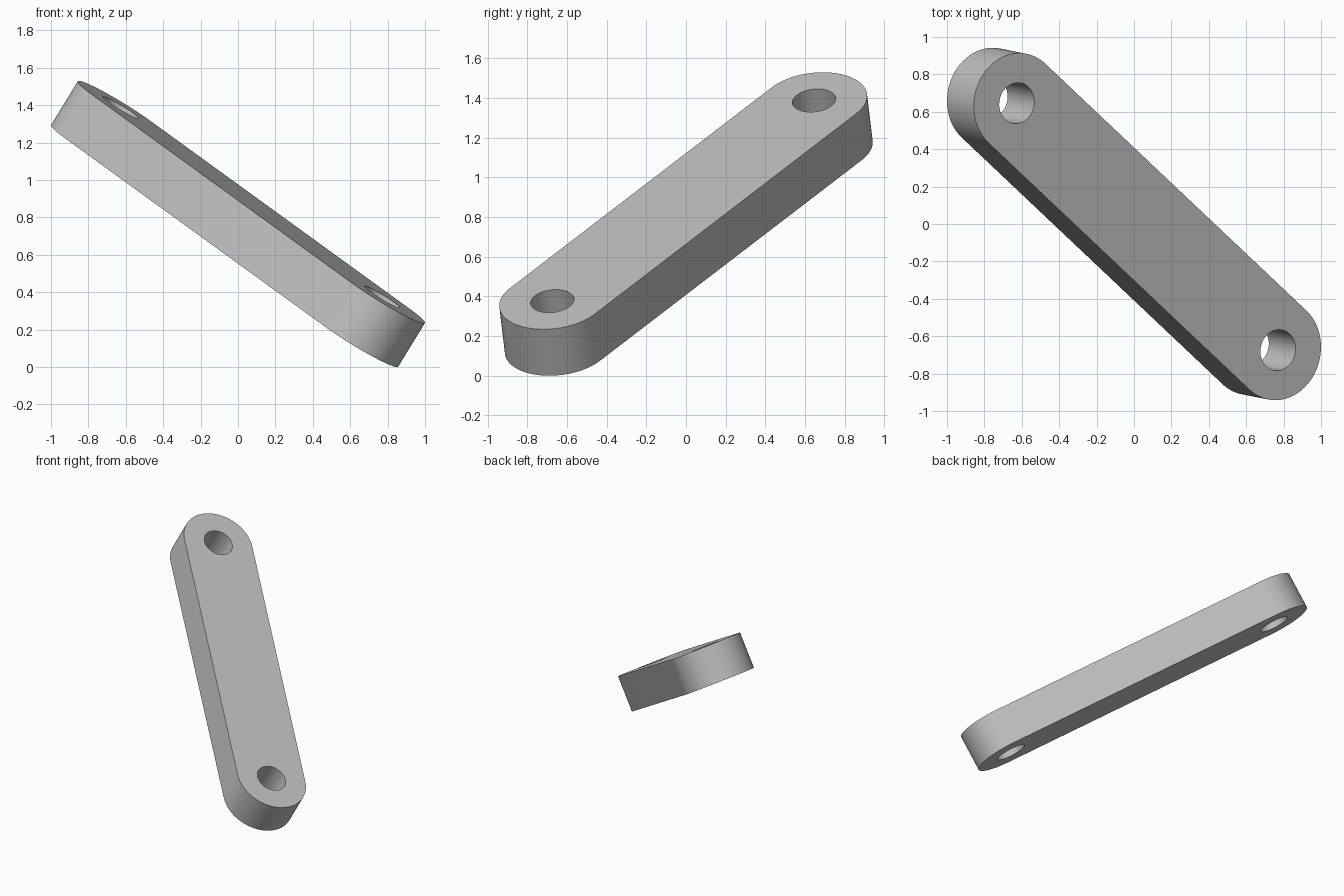
import bpy, bmesh
from math import cos, sin, pi, radians
from mathutils import Matrix, Vector

cube = bpy.data.objects.get("Cube")
if cube:
    bpy.data.objects.remove(cube, do_unlink=True)

HALF_SPAN = 1.086     # half the distance between the hole centres
END_RADIUS = 0.269
HOLE_RADIUS = 0.11
THICKNESS = 0.276
STEPS = 48            # segments per half circle

# Flat grey material
grey = bpy.data.materials.new("plain grey")
grey.use_nodes = True
colour = (0.53, 0.53, 0.53, 1)
grey.diffuse_color = colour
grey.node_tree.nodes["Principled BSDF"].inputs["Base Color"].default_value = colour


def arc(cx, radius, start, sweep, count):
    return [(cx + radius * cos(start + sweep * i / count),
             radius * sin(start + sweep * i / count)) for i in range(count + 1)]


def add_loop(bm, points):
    verts = [bm.verts.new((x, y, -THICKNESS / 2)) for x, y in points]
    return [bm.edges.new((v, verts[i - 1])) for i, v in enumerate(verts)]


# Rounded link outline with a pin hole at each end
bm = bmesh.new()
edges = add_loop(bm, arc(HALF_SPAN, END_RADIUS, -pi / 2, pi, STEPS)
                 + arc(-HALF_SPAN, END_RADIUS, pi / 2, pi, STEPS))
for side in (-1, 1):
    edges += add_loop(bm, arc(side * HALF_SPAN, HOLE_RADIUS, 0, 2 * pi, STEPS)[:-1])
bmesh.ops.triangle_fill(bm, edges=edges, use_beauty=True, use_dissolve=False)

# Thicken the plate
result = bmesh.ops.extrude_face_region(bm, geom=bm.faces[:], use_keep_orig=True)
top = [g for g in result["geom"] if isinstance(g, bmesh.types.BMVert)]
bmesh.ops.translate(bm, verts=top, vec=(0, 0, THICKNESS))
bmesh.ops.recalc_face_normals(bm, faces=bm.faces[:])

# Tilt the plate into its pose
along = Vector((0.643, -0.608, -0.466)).normalized()
normal = Vector((0.517, -0.101, 0.85))
normal = (normal - along * normal.dot(along)).normalized()
across = normal.cross(along)
pose = Matrix((along, across, normal)).transposed().to_4x4()
bm.transform(Matrix.Translation((0, 0, 0.765)) @ pose)

mesh = bpy.data.meshes.new("link_bar")
bm.to_mesh(mesh)
bm.free()
mesh.materials.append(grey)
link = bpy.data.objects.new("link_bar", mesh)
bpy.context.collection.objects.link(link)
bpy.ops.object.select_all(action="DESELECT")
link.select_set(True)
bpy.context.view_layer.objects.active = link
bpy.ops.object.shade_smooth_by_angle(angle=radians(30))
